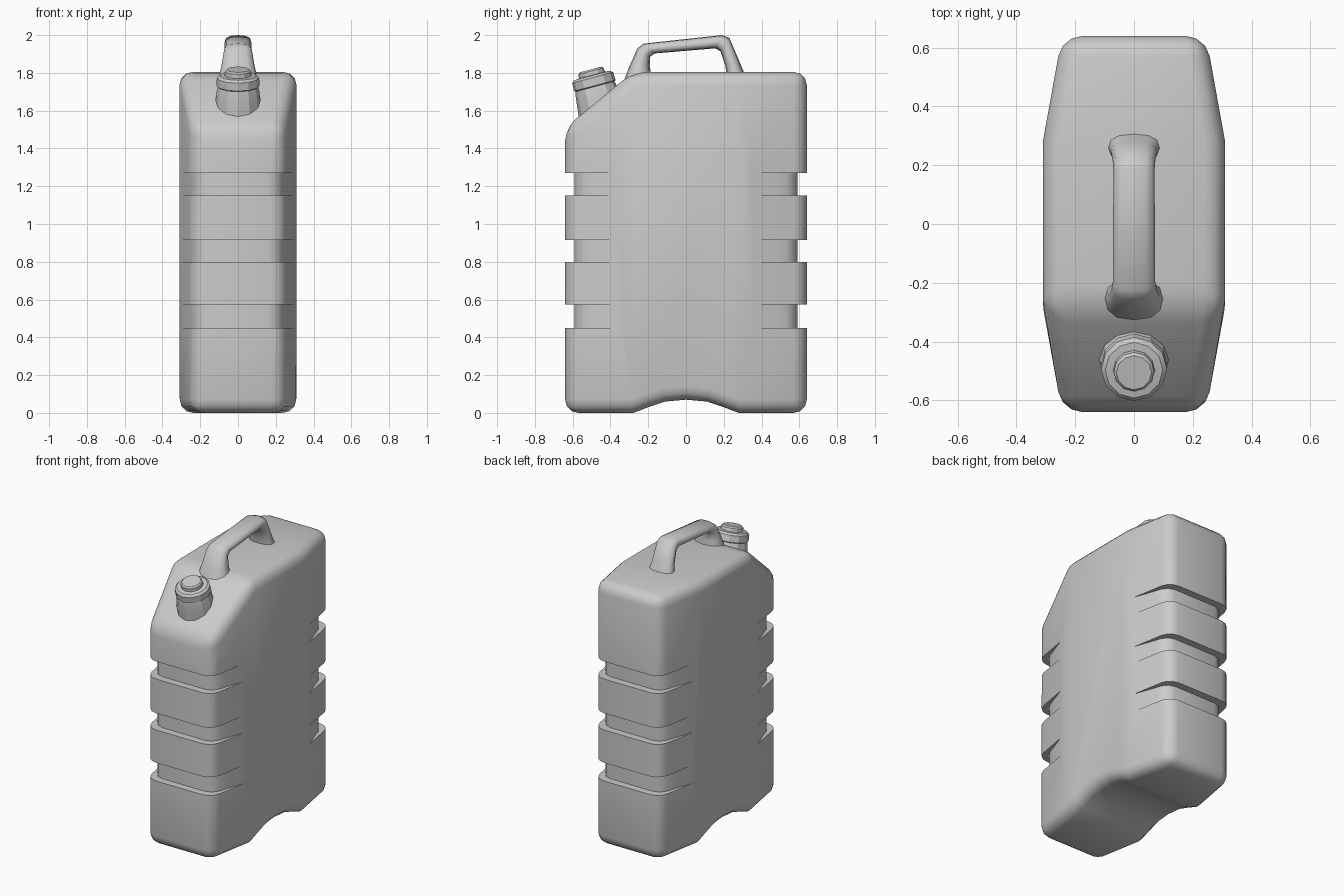
import bpy, bmesh
from math import sin, cos, pi, radians, copysign
from mathutils import Vector

if "Cube" in bpy.data.objects:
    bpy.data.objects.remove(bpy.data.objects["Cube"])


def make_object(name, bm):
    bmesh.ops.recalc_face_normals(bm, faces=bm.faces[:])
    mesh = bpy.data.meshes.new(name)
    bm.to_mesh(mesh)
    bm.free()
    ob = bpy.data.objects.new(name, mesh)
    bpy.context.collection.objects.link(ob)
    return ob


def smooth(ob, angle):
    bpy.ops.object.select_all(action='DESELECT')
    ob.select_set(True)
    bpy.context.view_layer.objects.active = ob
    bpy.ops.object.convert(target='MESH')
    bpy.ops.object.shade_smooth_by_angle(angle=radians(angle))


def loft(name, rings):
    bm = bmesh.new()
    loops = [[bm.verts.new(p) for p in ring] for ring in rings]
    n = len(loops[0])
    for a, b in zip(loops, loops[1:]):
        for i in range(n):
            j = (i + 1) % n
            bm.faces.new((a[i], a[j], b[j], b[i]))
    bm.faces.new(loops[0])
    bm.faces.new(loops[-1])
    return make_object(name, bm)


# Body: side profile widened by its distance from the middle, then bevelled
END, BEND, TOP = 0.64, 0.28, 1.805
profile = [(-END, 0), (-END, 1.51), (-BEND, TOP), (BEND, TOP), (END, TOP), (END, 0),
           (BEND, 0), (0.2, 0.03), (0.11, 0.06), (0, 0.07), (-0.11, 0.06), (-0.2, 0.03), (-BEND, 0)]
sides = [(0, 1, 2, 12), (2, 3, 6, 7, 8, 9, 10, 11, 12), (3, 4, 5, 6)]
bm = bmesh.new()
left, right = [[bm.verts.new((s * (0.31 if abs(y) <= BEND else 0.245), y, z)) for y, z in profile]
               for s in (-1, 1)]
for i in range(len(profile)):
    j = (i + 1) % len(profile)
    bm.faces.new((left[i], left[j], right[j], right[i]))
for side in sides:
    for verts in (left, right):
        bm.faces.new([verts[i] for i in side])
bmesh.ops.recalc_face_normals(bm, faces=bm.faces[:])
sharp = [e for e in bm.edges if e.calc_face_angle() > radians(30)]
bmesh.ops.bevel(bm, geom=sharp, offset=0.07, offset_type='OFFSET', segments=3,
                profile=0.5, affect='EDGES', clamp_overlap=True)
body = make_object("body", bm)

# Grooves wrapping the front and back ends
half = [(0.5, 0.8), (0.5, 0.31), (0.312, 0.31), (0.25, 0.485), (0.235, 0.535), (0.205, 0.575), (0.16, 0.59)]
plan = half + [(-x, y) for x, y in reversed(half)]
bm = bmesh.new()
for z0, z1 in ((0.45, 0.575), (0.80, 0.915), (1.15, 1.27)):
    for s in (-1, 1):
        low, high = [[bm.verts.new((x, s * y, z)) for x, y in plan] for z in (z0, z1)]
        for i in range(len(plan)):
            j = (i + 1) % len(plan)
            bm.faces.new((low[i], low[j], high[j], high[i]))
        bm.faces.new(low)
        bm.faces.new(high)
cutter = make_object("groove_cutter", bm)
cutter.hide_render = True
mod = body.modifiers.new("grooves", 'BOOLEAN')
mod.operation = 'DIFFERENCE'
mod.solver = 'EXACT'
mod.object = cutter
smooth(body, 35)
bpy.data.objects.remove(cutter)

# Handle: outer point, inner point and half width at each station
stations = [((-0.33, 1.755), (-0.185, 1.79), 0.105), ((-0.302, 1.83), (-0.192, 1.84), 0.088),
            ((-0.257, 1.93), (-0.19, 1.885), 0.076), ((-0.225, 1.955), (-0.165, 1.903), 0.072),
            ((0.19, 2.0), (0.155, 1.93), 0.07), ((0.23, 1.985), (0.182, 1.915), 0.071),
            ((0.283, 1.86), (0.208, 1.84), 0.078), ((0.312, 1.79), (0.215, 1.79), 0.09)]


def soft(v):
    return copysign(abs(v) ** 0.8, v)


rings = []
for o, i, w in stations:
    c, h = (Vector(o) + Vector(i)) / 2, (Vector(o) - Vector(i)) / 2
    ring = []
    for k in range(12):
        a = 2 * pi * k / 12
        p = c + h * soft(cos(a))
        ring.append((w * soft(sin(a)), p.x, p.y))
    rings.append(ring)
smooth(loft("handle", rings), 50)


# Spout and cap: turned around an axis leaning forward
def turned(name, outline, sides=12):
    tilt = radians(15)
    top = Vector((0, -0.505, 1.815))
    axis, across = Vector((0, -sin(tilt), cos(tilt))), Vector((0, cos(tilt), sin(tilt)))
    rings = []
    for r, t in outline:
        rings.append([top + axis * t + across * (r * cos(2 * pi * k / sides))
                      + Vector((r * sin(2 * pi * k / sides), 0, 0)) for k in range(sides)])
    smooth(loft(name, rings), 28)


turned("spout", [(0.10, -0.07), (0.112, -0.11), (0.118, -0.16), (0.13, -0.27)])
turned("cap", [(0.06, 0.003), (0.069, -0.006), (0.071, -0.028), (0.098, -0.03), (0.112, -0.042),
               (0.114, -0.085), (0.10, -0.095)])
